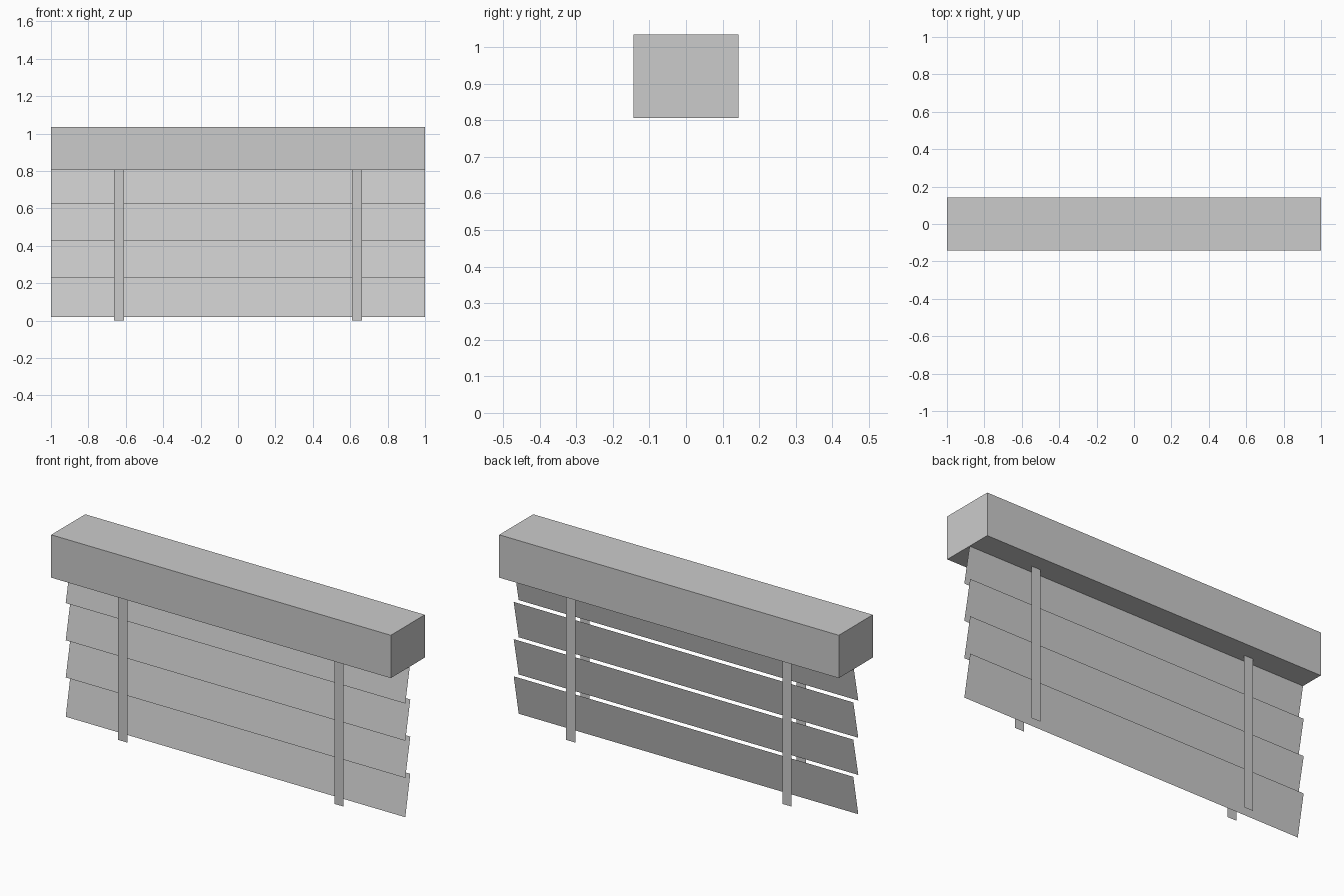
import bpy
import bmesh

default = bpy.data.objects.get("Cube")
if default:
    bpy.data.objects.remove(default, do_unlink=True)

# One plain grey for every part
GREY = (0.6, 0.6, 0.6, 1.0)
grey = bpy.data.materials.new("light grey")
grey.use_nodes = True
grey.diffuse_color = GREY
grey.node_tree.nodes["Principled BSDF"].inputs["Base Color"].default_value = GREY


def finish(name, bm):
    mesh = bpy.data.meshes.new(name)
    bm.to_mesh(mesh)
    bm.free()
    mesh.materials.append(grey)
    obj = bpy.data.objects.new(name, mesh)
    bpy.context.collection.objects.link(obj)
    return obj


def box(name, size, center):
    bm = bmesh.new()
    bmesh.ops.create_cube(bm, size=1)
    bmesh.ops.scale(bm, vec=size, verts=bm.verts)
    bmesh.ops.translate(bm, vec=center, verts=bm.verts)
    return finish(name, bm)


def sheet(name, x0, x1, bottom, top):
    """Flat panel between a bottom (y, z) edge and a top (y, z) edge, facing front."""
    bm = bmesh.new()
    corners = [(x0, *bottom), (x1, *bottom), (x1, *top), (x0, *top)]
    bm.faces.new([bm.verts.new(c) for c in corners])
    return finish(name, bm)


# Head box
BOX_BOTTOM, BOX_TOP = 0.806, 1.034
box("head_box", (2, 0.286, BOX_TOP - BOX_BOTTOM),
    (0, 0, (BOX_BOTTOM + BOX_TOP) / 2))

# Tilted slats: lower edge to the front, the lowest one slightly longer
LEAN, PITCH = 0.021, 0.198
for i in range(4):
    low = 0.019 if i == 0 else 0.228 + PITCH * (i - 1)
    high = 0.234 + PITCH * i
    sheet(f"slat_{i + 1}", -1, 1, (-LEAN, low), (LEAN, high))

# Ladder tapes, a pair on the front and a pair on the back
HALF_WIDTH = 0.027
for side, x in (("left", 0.637), ("right", -0.637)):
    for face, y in (("front", -0.059), ("back", 0.059)):
        s = 1 if y < 0 else -1
        sheet(f"{face}_tape_{side}", x - s * HALF_WIDTH, x + s * HALF_WIDTH,
              (y, 0), (y, BOX_BOTTOM))
